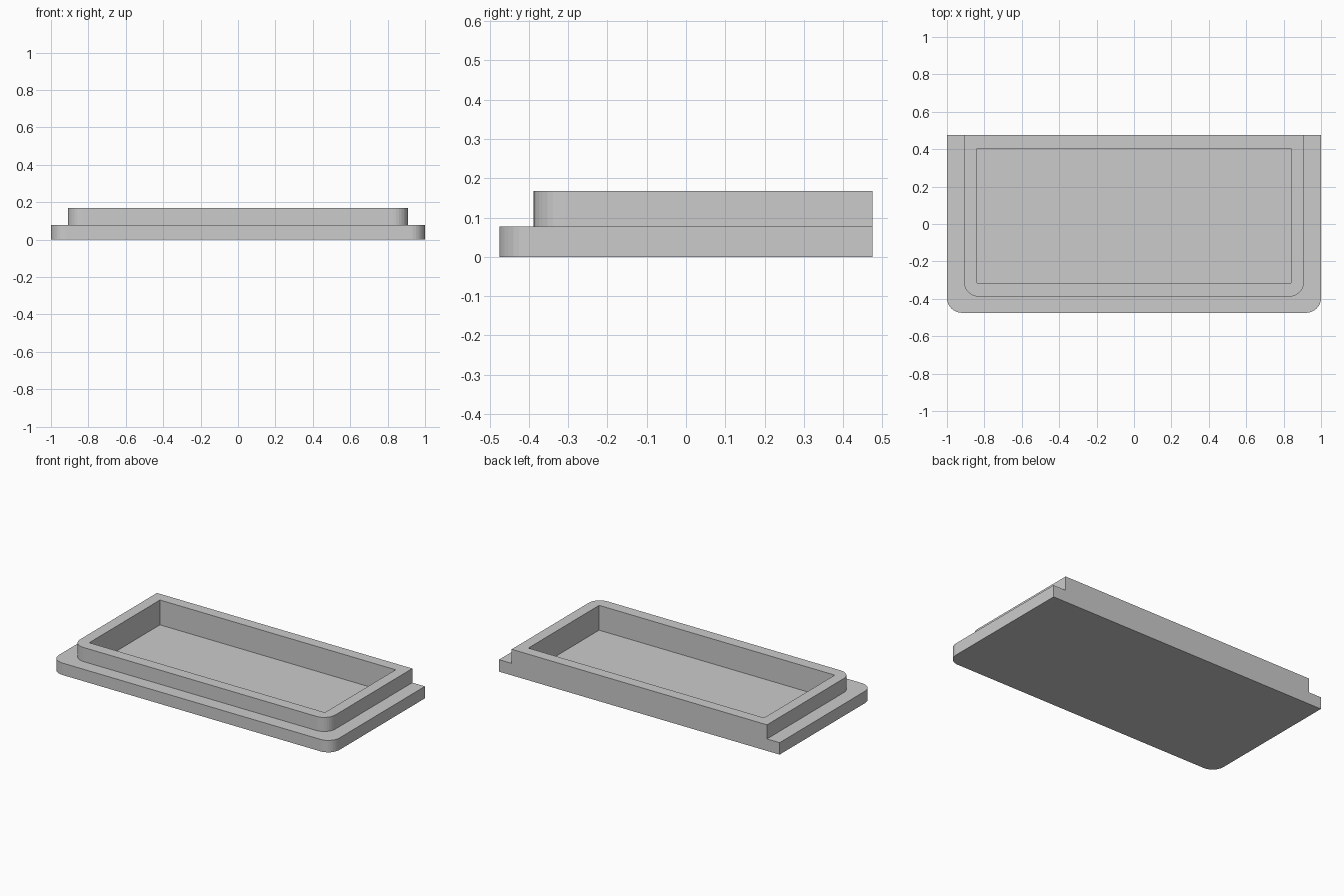
import bpy, bmesh, math

if "Cube" in bpy.data.objects:
    bpy.data.objects.remove(bpy.data.objects["Cube"])

BACK, STEPS = 0.475, 8


def outline(bm, half_w, front, back, radius, z):
    """Loop from back left, round the two front corners, to back right."""
    pts = [(-half_w, back)]
    for sx, start in ((-1, 180), (1, 270)):
        cx, cy = sx * (half_w - radius), front + radius
        for i in range(STEPS + 1):
            a = math.radians(start + 90 * i / STEPS)
            pts.append((cx + radius * math.cos(a), cy + radius * math.sin(a)))
    pts.append((half_w, back))
    return [bm.verts.new((x, y, z)) for x, y in pts]


def bridge(bm, a, b, closed):
    n = len(a)
    for i in range(n if closed else n - 1):
        j = (i + 1) % n
        bm.faces.new((a[i], a[j], b[j], b[i]))


bm = bmesh.new()
# Wide base, raised rim and square-cornered pocket
base_low = outline(bm, 1.0, -0.475, BACK, 0.08, 0.0)
base_top = outline(bm, 1.0, -0.475, BACK, 0.08, 0.077)
rim_low = outline(bm, 0.91, -0.388, BACK, 0.08, 0.077)
rim_top = outline(bm, 0.91, -0.388, BACK, 0.08, 0.168)
pocket_top = outline(bm, 0.84, -0.315, 0.405, 0.0, 0.168)
pocket_low = outline(bm, 0.84, -0.315, 0.405, 0.0, 0.008)

# Outer walls and ledge stay open at the back
bridge(bm, base_low, base_top, False)
bridge(bm, base_top, rim_low, False)
bridge(bm, rim_low, rim_top, False)
# Rim top and pocket walls run all the way round
bridge(bm, rim_top, pocket_top, True)
bridge(bm, pocket_top, pocket_low, True)
# Pocket floor, underside and one flat stepped back wall
bm.faces.new(pocket_low)
bm.faces.new(base_low[::-1])
stack = (base_low, base_top, rim_low, rim_top)
bm.faces.new([s[0] for s in stack] + [s[-1] for s in reversed(stack)])

# Collapse the zero-radius pocket corners
bmesh.ops.remove_doubles(bm, verts=bm.verts, dist=1e-5)
bmesh.ops.recalc_face_normals(bm, faces=bm.faces)

mesh = bpy.data.meshes.new("stepped_tray")
bm.to_mesh(mesh)
bm.free()
tray = bpy.data.objects.new("stepped_tray", mesh)
bpy.context.collection.objects.link(tray)
